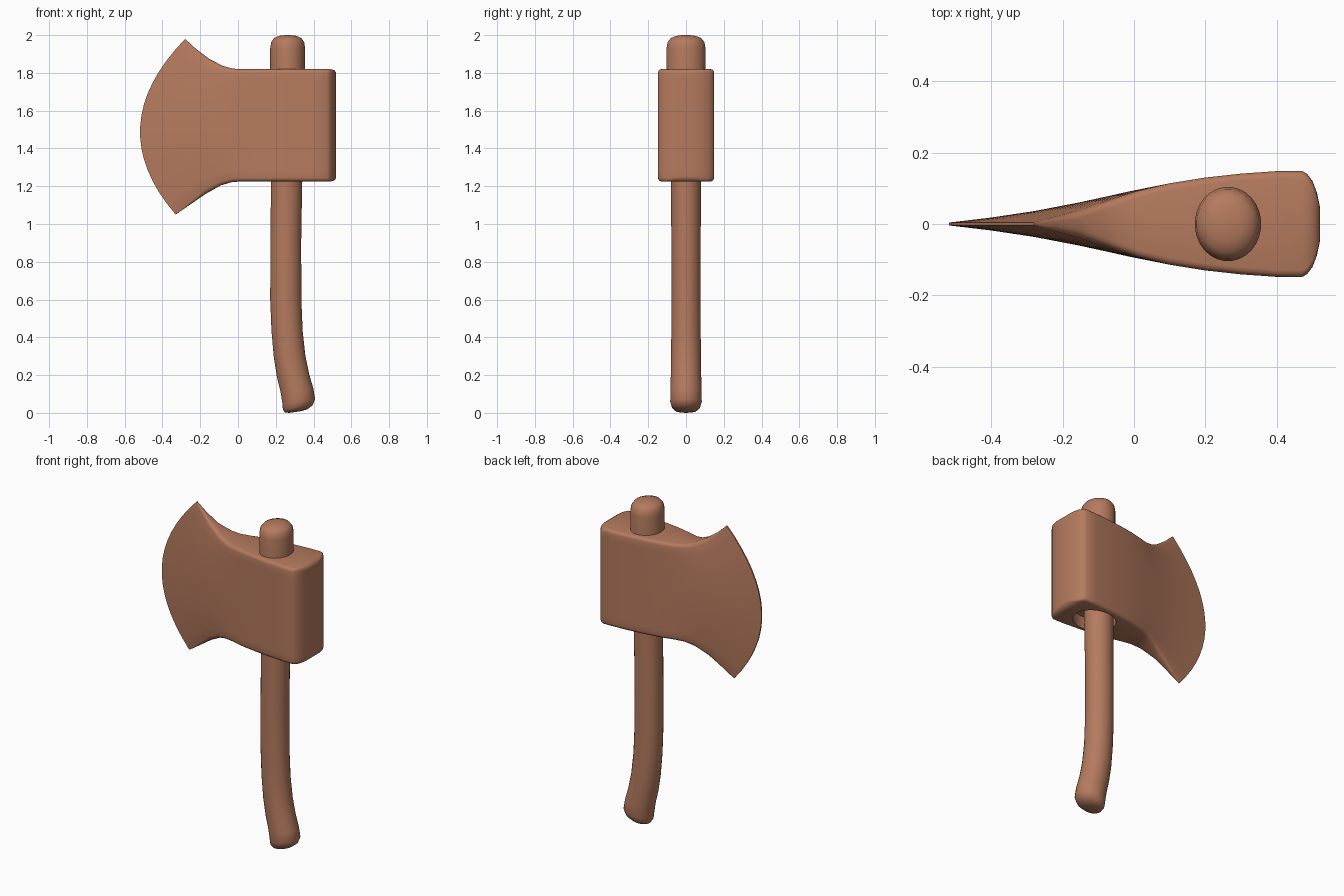
import bpy, bmesh, math

if "Cube" in bpy.data.objects:
    bpy.data.objects.remove(bpy.data.objects["Cube"])

brown = bpy.data.materials.new("clay brown")
brown.diffuse_color = (0.46, 0.195, 0.112, 1)
brown.use_nodes = True
brown.node_tree.nodes["Principled BSDF"].inputs["Base Color"].default_value = brown.diffuse_color


def loft(name, rings):
    """Skin equal, even-sized rings and close both ends with strips of quads."""
    bm = bmesh.new()
    vs = [[bm.verts.new(p) for p in ring] for ring in rings]
    n = len(rings[0])
    for a, b in zip(vs, vs[1:]):
        for i in range(n):
            j = (i + 1) % n
            bm.faces.new((a[i], a[j], b[j], b[i]))
    for r in (vs[0], vs[-1]):
        for i in range(n // 2 - 1):
            bm.faces.new((r[i], r[i + 1], r[n - 2 - i], r[n - 1 - i]))
    bmesh.ops.recalc_face_normals(bm, faces=bm.faces)
    mesh = bpy.data.meshes.new(name)
    bm.to_mesh(mesh)
    bm.free()
    obj = bpy.data.objects.new(name, mesh)
    bpy.context.collection.objects.link(obj)
    mesh.materials.append(brown)
    return obj


def smooth(obj, angle):
    bpy.ops.object.select_all(action='DESELECT')
    obj.select_set(True)
    bpy.context.view_layer.objects.active = obj
    bpy.ops.object.shade_smooth_by_angle(angle=math.radians(angle))


def ellipse(cx, z, rx, ry, tilt=0.0, n=28):
    angles = [2 * math.pi * (i + 0.5) / n for i in range(n)]
    return [(cx + rx * math.cos(a), ry * math.sin(a), z + tilt * rx * math.cos(a))
            for a in angles]


def head_ring(xt, zt, xb, zb, bulge, h):
    """Upright slice of the head with rounded corners, bowed toward the edge."""
    r = min(0.02, h * 0.6)
    corner = [(h - r + r * math.sin(t), r - r * math.cos(t))
              for t in (math.pi / 6 * k for k in range(4))]
    half = [(y, zb + d) for y, d in corner]
    half += [(h, zb + r + (zt - zb - 2 * r) * k / 16) for k in range(1, 16)]
    half += [(y, zt - d) for y, d in reversed(corner)]
    pts = []
    for y, z in half:
        v = (z - zb) / (zt - zb)
        pts.append((xb + (xt - xb) * v - bulge * 4 * v * (1 - v), y, z))
    return pts + [(x, -y, z) for x, y, z in reversed(pts)]


# Axe head: flared blade, then a block widening to the poll
blade = [(-0.28, 1.98, -0.33, 1.05, 0.213, 0.004),
         (-0.22, 1.925, -0.25, 1.105, 0.165, 0.018),
         (-0.15, 1.873, -0.17, 1.16, 0.12, 0.036),
         (-0.08, 1.837, -0.09, 1.205, 0.07, 0.06),
         (-0.03, 1.823, -0.035, 1.221, 0.04, 0.078),
         (0.01, 1.82, 0.01, 1.225, 0.02, 0.092)]
# x, half thickness, height inset
block = [(0.1, 0.114, 0), (0.2, 0.13, 0), (0.3, 0.141, 0), (0.4, 0.148, 0),
         (0.47, 0.149, 0), (0.485, 0.14, 0), (0.5, 0.12, 0.002),
         (0.512, 0.088, 0.007), (0.52, 0.05, 0.02)]
head = loft("axe_head", [head_ring(*s) for s in blade] +
            [head_ring(x, 1.82 - i, x, 1.225 + i, 0, h) for x, h, i in block])

# Recess around the handle on the underside
cutter = loft("recess_cutter", [ellipse(0.29, z, 0.13, 0.108) for z in (1.12, 1.3)])
cutter.hide_render = True
mod = head.modifiers.new("recess", 'BOOLEAN')
mod.operation = 'DIFFERENCE'
mod.solver = 'EXACT'
mod.object = cutter
bpy.context.view_layer.objects.active = head
bpy.ops.object.modifier_apply(modifier=mod.name)
bpy.data.objects.remove(cutter)
smooth(head, 40)

# Handle: curved grip with a kicked foot, thicker domed top
path = [(0.305, 0.005, 0.03, 0.03, 0.15), (0.308, 0.01, 0.06, 0.055, 0.15),
        (0.317, 0.03, 0.08, 0.075, 0.15), (0.322, 0.06, 0.087, 0.084, 0.15),
        (0.312, 0.12, 0.087, 0.083, 0.12), (0.291, 0.2, 0.086, 0.081, 0.08),
        (0.273, 0.3, 0.084, 0.08, 0.05), (0.26, 0.43, 0.083, 0.078),
        (0.253, 0.6, 0.083, 0.077), (0.253, 0.9, 0.082, 0.078),
        (0.257, 1.2, 0.083, 0.08), (0.258, 1.3, 0.085, 0.083),
        (0.263, 1.4, 0.093, 0.104), (0.263, 1.93, 0.093, 0.104),
        (0.263, 1.963, 0.088, 0.098), (0.263, 1.985, 0.072, 0.08),
        (0.263, 1.996, 0.045, 0.05), (0.263, 2.0, 0.015, 0.017)]
handle = loft("handle", [ellipse(*p) for p in path])
smooth(handle, 60)
